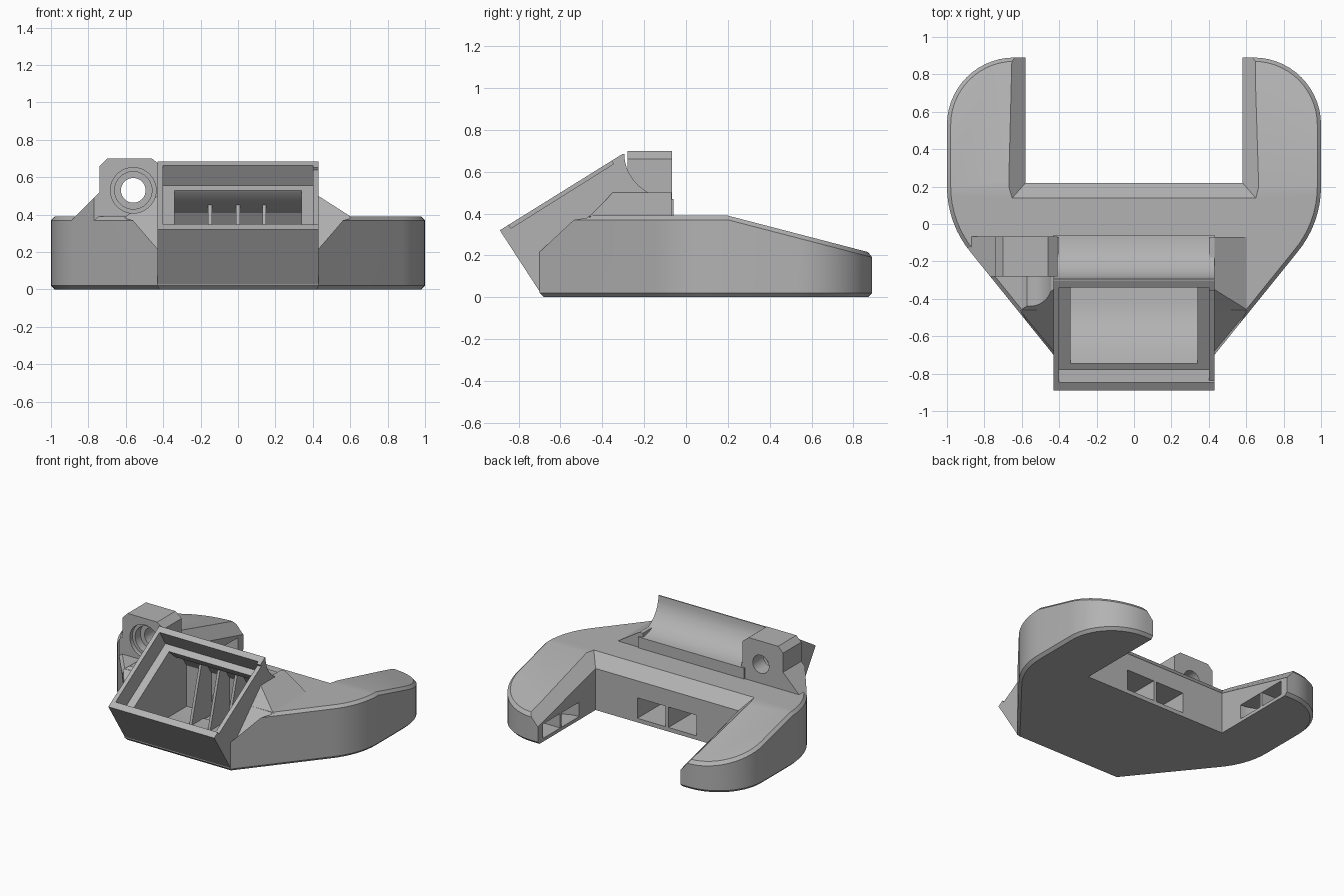
import bpy, bmesh, math
from mathutils import Vector

if "Cube" in bpy.data.objects:
    bpy.data.objects.remove(bpy.data.objects["Cube"], do_unlink=True)

grey = bpy.data.materials.new("matte grey")
grey.use_nodes = True
COLOR = (0.45, 0.45, 0.45, 1)
grey.diffuse_color = COLOR
grey.node_tree.nodes["Principled BSDF"].inputs["Base Color"].default_value = COLOR


def finish(name, bm):
    bmesh.ops.recalc_face_normals(bm, faces=bm.faces[:])
    me = bpy.data.meshes.new(name)
    bm.to_mesh(me)
    bm.free()
    me.materials.append(grey)
    ob = bpy.data.objects.new(name, me)
    bpy.context.collection.objects.link(ob)
    return ob


def loft(name, rings, split=None):
    """Skin closed rings; split gives the two index lists of a creased top."""
    bm = bmesh.new()
    vs = [[bm.verts.new(p) for p in r] for r in rings]
    n = len(rings[0])
    for a, b in zip(vs, vs[1:]):
        for i in range(n):
            j = (i + 1) % n
            bm.faces.new((a[i], a[j], b[j], b[i]))
    bm.faces.new(vs[0])
    for part in split or [range(n)]:
        bm.faces.new([vs[-1][i] for i in part])
    return finish(name, bm)


def prism_x(name, profile, x0, x1):
    return loft(name, [[(x, y, z) for y, z in profile] for x in (x0, x1)])


def prism_y(name, profile, y0, y1):
    return loft(name, [[(x, y, z) for x, z in profile] for y in (y0, y1)])


def box(name, x0, x1, y0, y1, z0, z1):
    return prism_x(name, [(y0, z0), (y1, z0), (y1, z1), (y0, z1)], x0, x1)


def hull(name, pts, side=1):
    bm = bmesh.new()
    for x, y, z in pts:
        bm.verts.new((x * side, y, z))
    bmesh.ops.convex_hull(bm, input=bm.verts[:])
    return finish(name, bm)


def circle(cx, cy, r, n=40):
    return [(cx + r * math.cos(2 * math.pi * i / n), cy + r * math.sin(2 * math.pi * i / n)) for i in range(n)]


def combine(ob, other, op="DIFFERENCE"):
    mod = ob.modifiers.new(op, "BOOLEAN")
    mod.object, mod.operation, mod.solver = other, op, "EXACT"
    bpy.context.view_layer.objects.active = ob
    bpy.ops.object.modifier_apply(modifier=mod.name)
    bpy.data.objects.remove(other, do_unlink=True)


# Plan outline: wedge nose, bulging flanks, rounded arm ends
def arc(cx, cy, r, a0, a1, n):
    return [(cx + r * math.cos(math.radians(a0 + (a1 - a0) * i / n)),
             cy + r * math.sin(math.radians(a0 + (a1 - a0) * i / n))) for i in range(n + 1)]


half = [(0.43, -0.70)] + arc(0.45, 0.2, 0.55, -40, 0, 8) + arc(0.64, 0.53, 0.36, 0, 90, 14)
outline = half + [(-x, y) for x, y in reversed(half)]
N, CREASE = len(outline), 9


def inset(d):
    out = []
    for i, p in enumerate(outline):
        a, b, c = (Vector(outline[k % N]) for k in (i - 1, i, i + 1))
        e, f = (b - a).normalized(), (c - b).normalized()
        n1, n2 = Vector((-e.y, e.x)), Vector((-f.y, f.x))
        m = (n1 + n2).normalized()
        out.append(tuple(b + m * d / max(m.dot(n1), 0.3)))
    return out


def top(y):
    return 0.39 - 0.26 * max(0, y - 0.2)


small = inset(0.02)
back = list(range(CREASE, N - CREASE))
front = list(range(N - CREASE - 1, N)) + list(range(CREASE + 1))
base = loft("dock_body", [[(x, y, 0) for x, y in small],
                          [(x, y, 0.02) for x, y in outline],
                          [(x, y, top(y) - 0.02) for x, y in outline],
                          [(x, y, top(y)) for x, y in small]], [back, front])


# Slot between the arms, with a wide bevel on its upper edge
def slot_ring(x, y0, z0, z1):
    return [(-x, y0, z0), (x, y0, z0), (x, 1, z1), (-x, 1, z1)]


combine(base, loft("slot_cutter", [slot_ring(0.58, 0.22, -0.1, -0.1),
                                   slot_ring(0.58, 0.22, 0.305, top(1) - 0.08),
                                   slot_ring(0.685, 0.10, 0.43, top(1) + 0.04)]))

# Sloped shoulders beside the head: corner cut plus gusset
for s in (1, -1):
    combine(base, hull("corner_cutter", [(0.43, -0.35, 0.50), (0.61, -0.462, 0.39), (0.43, -0.68, 0.17),
                                         (0.41, -0.34, 0.51), (0.41, -0.70, 0.15), (0.41, -0.80, 0.45),
                                         (0.43, -0.80, 0.45)], s))
    combine(base, hull("gusset", [(0.43, -0.35, 0.50), (0.61, -0.462, 0.385), (0.43, -0.68, 0.17),
                                  (0.43, -0.07, 0.50), (0.61, -0.07, 0.385), (0.40, -0.35, 0.50),
                                  (0.40, -0.07, 0.50), (0.40, -0.66, 0.17), (0.40, -0.07, 0.2)], s), "UNION")

# Screw lug on one side, trimmed to the plan outline
lug = prism_y("lug", [(-0.90, 0.36), (-0.74, 0.52), (-0.74, 0.66), (-0.70, 0.70), (-0.46, 0.70),
                      (-0.41, 0.66), (-0.41, 0.36)], -0.28, -0.068)
combine(lug, loft("lug_trim", [[(x, y, z) for x, y in outline] for z in (0.2, 0.9)]), "INTERSECT")
combine(base, lug, "UNION")
combine(base, prism_y("screw_access", circle(-0.56, 0.53, 0.122), -0.9, -0.25))
combine(base, prism_y("screw_seat", circle(-0.56, 0.53, 0.10), -0.3, -0.19))
combine(base, prism_y("screw_hole", circle(-0.56, 0.53, 0.066), -0.5, 0.1))


# Tilted head; face() maps distance up the face and depth into it to y, z
def face(u, d):
    return (-0.89 + 0.847 * u + 0.531 * d, 0.32 + 0.531 * u - 0.847 * d)


def face_box(name, u0, u1, d0, d1, x0, x1):
    return prism_x(name, [face(u0, d0), face(u1, d0), face(u1, d1), face(u0, d1)], x0, x1)


curve = [(-0.06 - 0.235 * math.cos(a), 0.685 - 0.215 * math.sin(a))
         for a in (math.radians(90 * i / 10) for i in range(11))]
head = prism_x("head", [(-0.695, 0.02), (-0.89, 0.32), (-0.303, 0.685)] + curve + [(-0.06, 0.2), (-0.3, 0.03)],
               -0.43, 0.43)
combine(base, head, "UNION")
combine(base, face_box("display_recess", 0.05, 0.65, -0.1, 0.13, -0.40, 0.40))
combine(base, face_box("rim_step", 0.05, 0.63, -0.1, 0.02, 0.385, 0.5))

# Hollow interior with a rounded floor, opening through the display frame
combine(base, prism_x("chamber", [face(0.085, 0.11), face(0.60, 0.11), face(0.60, 0.14), (-0.24, 0.46),
                                  (-0.15, 0.41), (-0.11, 0.35), (-0.11, 0.05), (-0.42, 0.05),
                                  (-0.51, 0.065), (-0.60, 0.11), (-0.67, 0.17)], -0.34, 0.34))

# Cable windows into the slot and pockets in the arms
for s in (1, -1):
    combine(base, box("window_cutter", *sorted((0.012 * s, 0.24 * s)), -0.2, 0.3, 0.03, 0.18))
    ring = circle(0.58 * s, 0.62, 0.21)
    combine(base, loft("pocket_cutter", [[(x, y, z) for x, y in ring] for z in (0.025, 0.13)]))
    divider = box("arm_divider", *sorted((0.582 * s, 0.80 * s)), 0.61, 0.63, 0.02, 0.14)
    divider.select_set(False)

# Ribs at the back of the chamber
for i, x in enumerate((-0.15, 0, 0.14)):
    prism_x("rib_%d" % (i + 1), [(-0.34, 0.04), (-0.10, 0.04), (-0.10, 0.36), (-0.14, 0.42), (-0.22, 0.46)],
            x - 0.01, x + 0.01)

# Smooth the curved walls, keep the edges crisp
bpy.ops.object.select_all(action="DESELECT")
base.select_set(True)
bpy.context.view_layer.objects.active = base
bpy.ops.object.shade_smooth_by_angle(angle=math.radians(25))
